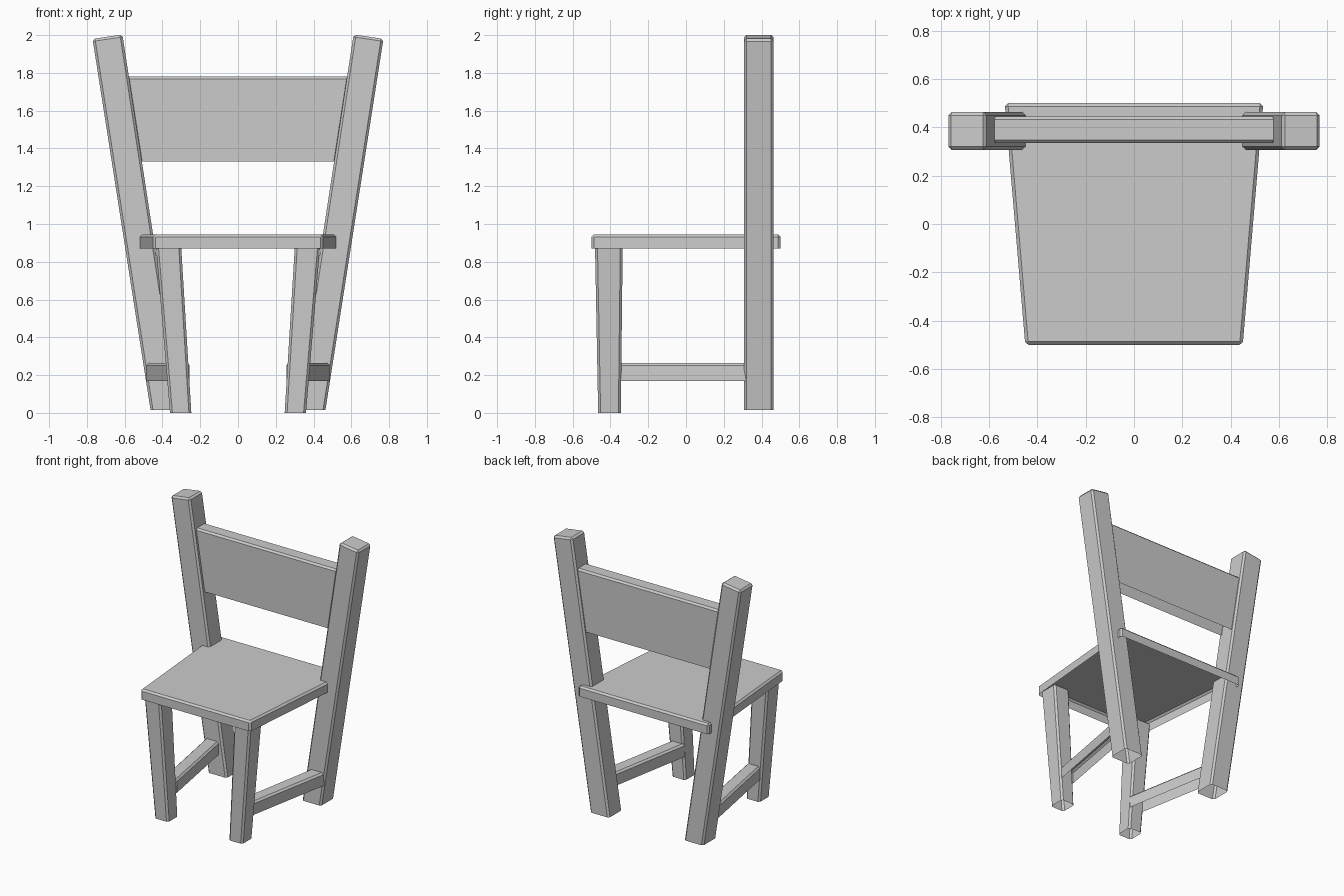
import bpy, bmesh

if "Cube" in bpy.data.objects:
    bpy.data.objects.remove(bpy.data.objects["Cube"])


def block(name, bottom, top, bevel=0.013, mirror=False):
    """Open-bottomed chamfered block between two four-point rings."""
    bm = bmesh.new()
    lo = [bm.verts.new(p) for p in bottom]
    hi = [bm.verts.new(p) for p in top]
    base = bm.faces.new(lo)
    bm.faces.new(hi)
    for i in range(4):
        j = (i + 1) % 4
        bm.faces.new((lo[i], lo[j], hi[j], hi[i]))
    bmesh.ops.recalc_face_normals(bm, faces=bm.faces)
    # the underside is left open, its rim stays sharp
    rim = set(base.edges)
    bmesh.ops.delete(bm, geom=[base], context='FACES_ONLY')
    edges = [e for e in bm.edges if e not in rim]
    bmesh.ops.bevel(bm, geom=edges, offset=bevel, offset_type='OFFSET',
                    segments=1, profile=0.5, affect='EDGES')
    me = bpy.data.meshes.new(name)
    bm.to_mesh(me)
    bm.free()
    ob = bpy.data.objects.new(name, me)
    bpy.context.collection.objects.link(ob)
    if mirror:
        m = ob.modifiers.new("mirror", 'MIRROR')
        m.use_axis = (True, False, False)
        m.use_mirror_merge = False
    return ob


def ring(x0, x1, y0, y1, z0, z1=None):
    """Rectangle; z0 is the height at x0, z1 the height at x1."""
    z1 = z0 if z1 is None else z1
    return [(x0, y0, z0), (x1, y0, z1), (x1, y1, z1), (x0, y1, z0)]


def trapezoid(front, back, y0, y1, z):
    """front and back are (x min, x max) pairs."""
    return [(front[0], y0, z), (front[1], y0, z),
            (back[1], y1, z), (back[0], y1, z)]


# Seat, wider at the back
seat = ((-0.45, 0.45), (-0.535, 0.535), -0.5, 0.5)
block("seat", trapezoid(*seat, 0.87), trapezoid(*seat, 0.945))

# Back posts leaning outwards
block("back_posts", ring(0.307, 0.463, 0.307, 0.463, 0.015),
      ring(0.612, 0.77, 0.307, 0.463, 2.003, 1.98), mirror=True)

# Tapered front legs
block("front_legs", ring(0.247, 0.36, -0.465, -0.345, 0.0),
      ring(0.302, 0.436, -0.482, -0.335, 0.9), mirror=True)

# Side stretchers between the front legs and the posts
stretcher = ((0.255, 0.362), (0.378, 0.488), -0.36, 0.33)
block("side_stretchers", trapezoid(*stretcher, 0.17),
      trapezoid(*stretcher, 0.265), mirror=True)

# Backrest panel
block("backrest", ring(-0.52, 0.52, 0.335, 0.445, 1.33),
      ring(-0.59, 0.59, 0.335, 0.445, 1.78))
